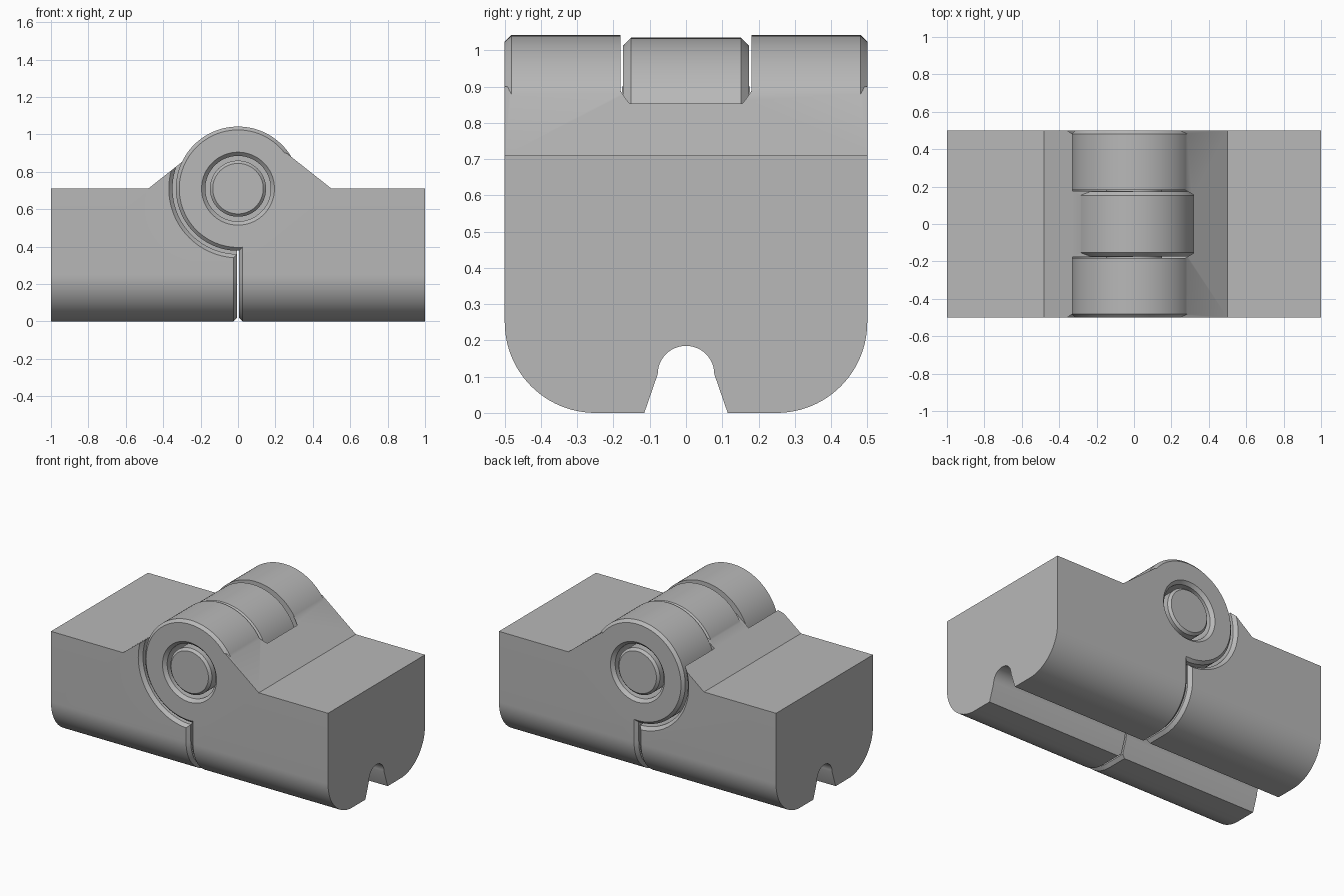
import bpy, bmesh, math
from mathutils import Vector

cube = bpy.data.objects.get("Cube")
if cube:
    bpy.data.objects.remove(cube)

AXIS_Z = 0.71      # height of the hinge pin
SEG = 96

grey = bpy.data.materials.new("plain_grey")
grey.use_nodes = True
grey.diffuse_color = (0.48, 0.48, 0.48, 1)
grey.node_tree.nodes["Principled BSDF"].inputs["Base Color"].default_value = grey.diffuse_color


def loft(name, sections):
    """Solid skinned through closed rings of equal point count."""
    bm = bmesh.new()
    rings = [[bm.verts.new(p) for p in ring] for ring in sections]
    n = len(rings[0])
    for a, b in zip(rings, rings[1:]):
        for i in range(n):
            j = (i + 1) % n
            bm.faces.new((a[i], a[j], b[j], b[i]))
    bm.faces.new(rings[0])
    bm.faces.new(rings[-1])
    bmesh.ops.recalc_face_normals(bm, faces=bm.faces)
    mesh = bpy.data.meshes.new(name)
    bm.to_mesh(mesh)
    bm.free()
    mesh.materials.append(grey)
    obj = bpy.data.objects.new(name, mesh)
    bpy.context.collection.objects.link(obj)
    return obj


def turned(name, profile):
    """Solid turned about the pin axis from (y, radius) pairs."""
    angles = [2 * math.pi * i / SEG for i in range(SEG)]
    return loft(name, [[Vector((r * math.cos(a), y, AXIS_Z + r * math.sin(a)))
                        for a in angles] for y, r in profile])


def body_section(x, inset):
    """Block cross-section with rounded lower corners."""
    r, flat = 0.25 - inset, 0.25
    pts = [(-0.5 + inset, 0.9)]
    for side, start in ((-1, math.pi), (1, 1.5 * math.pi)):
        for i in range(25):
            a = start + i / 24 * math.pi / 2
            pts.append((side * flat + r * math.cos(a), 0.25 + r * math.sin(a)))
    pts.append((0.5 - inset, 0.9))
    return [(x, y, z) for y, z in pts]


def combine(obj, other, operation):
    """Apply a boolean and discard the helper."""
    other.hide_render = True
    mod = obj.modifiers.new("join", "BOOLEAN")
    mod.operation, mod.object, mod.solver = operation, other, "EXACT"
    dep = bpy.context.evaluated_depsgraph_get()
    mesh = bpy.data.meshes.new_from_object(obj.evaluated_get(dep))
    obj.modifiers.clear()
    obj.data = mesh
    bpy.data.objects.remove(other)


def smooth(obj):
    bpy.ops.object.select_all(action="DESELECT")
    obj.select_set(True)
    bpy.context.view_layer.objects.active = obj
    bpy.ops.object.shade_smooth_by_angle(angle=math.radians(25))


def hinge_block(name, side, ramp):
    """Block with a chamfered joint end, ramped top and cable slot."""
    body = loft(name, [body_section(side * x, inset)
                       for x, inset in ((0.005, 0.02), (0.025, 0), (1, 0))])
    # Flat top with a ramp rising to the knuckles
    top = [(ramp, AXIS_Z), (1.1, AXIS_Z), (1.1, 1.2), (ramp - 0.62, 1.2)]
    combine(body, loft("top_cutter", [[(side * x, y, z) for x, z in top]
                                      for y in (-0.6, 0.6)]), "DIFFERENCE")
    # Round-topped slot along the underside
    slot = [(-0.129, -0.04), (-0.115, 0)]
    for i in range(25):
        a = math.pi - math.pi * i / 24
        slot.append((0.078 * math.cos(a), 0.107 + 0.078 * math.sin(a)))
    slot += [(0.115, 0), (0.129, -0.04)]
    combine(body, loft("slot_cutter", [[(x, y, z) for y, z in slot]
                                       for x in (-1.1, 1.1)]), "DIFFERENCE")
    return body


# Right half: clearance for the outer knuckles, own middle knuckle and pin
right_half = hinge_block("right_hinge_half", -1, 0.48)
for s in (-1, 1):
    pocket = [(s * 0.176, 0.35), (s * 0.48, 0.35), (s * 0.52, 0.39)]
    combine(right_half, turned("outer_pocket", pocket), "DIFFERENCE")
middle = [(-0.174, 0.302), (-0.152, 0.325), (0.152, 0.325), (0.174, 0.302)]
combine(right_half, turned("middle_knuckle", middle), "UNION")
pin = [(-0.498, 0.135), (-0.483, 0.15), (0.483, 0.15), (0.498, 0.135)]
combine(right_half, turned("hinge_pin", pin), "UNION")
smooth(right_half)

# Left half: clearance for the middle knuckle, own outer knuckles and pin hole
left_half = hinge_block("left_hinge_half", 1, 0.5)
pocket = [(-0.183, 0.325), (-0.155, 0.35), (0.155, 0.35), (0.183, 0.325)]
combine(left_half, turned("middle_pocket", pocket), "DIFFERENCE")
for s in (-1, 1):
    knuckle = [(s * 0.181, 0.332), (s * 0.482, 0.332), (s * 0.5, 0.314)]
    combine(left_half, turned("outer_knuckle", knuckle), "UNION")
hole = [(-0.52, 0.215), (-0.48, 0.175), (0.48, 0.175), (0.52, 0.215)]
combine(left_half, turned("pin_hole", hole), "DIFFERENCE")
smooth(left_half)
